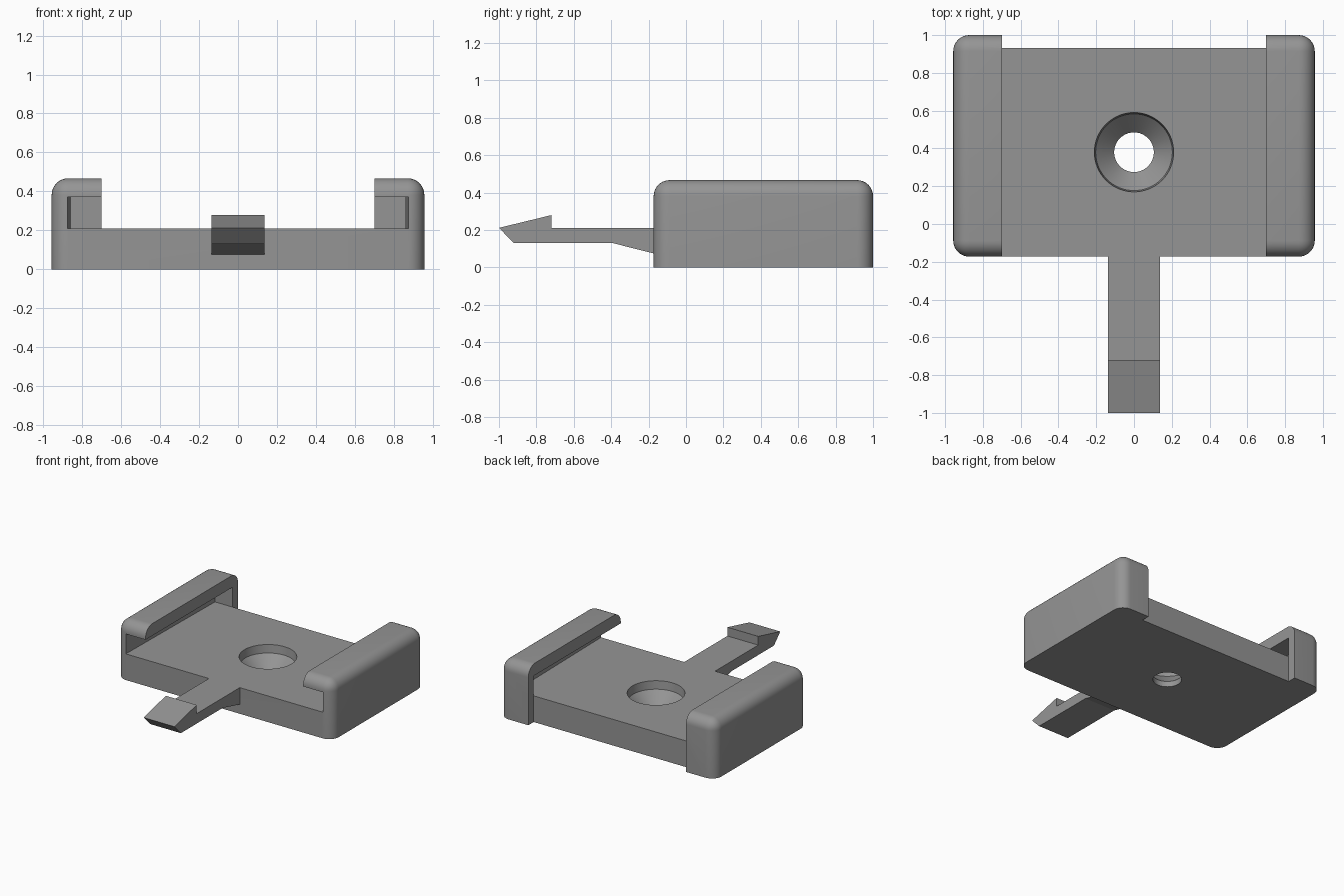
import bpy, bmesh, math
from mathutils import Matrix

if "Cube" in bpy.data.objects:
    bpy.data.objects.remove(bpy.data.objects["Cube"])

grey = bpy.data.materials.new("plain grey")
grey.diffuse_color = (0.30, 0.30, 0.30, 1)
grey.use_nodes = True
grey.node_tree.nodes["Principled BSDF"].inputs["Base Color"].default_value = grey.diffuse_color


def finish(name, bm):
    bmesh.ops.recalc_face_normals(bm, faces=bm.faces)
    me = bpy.data.meshes.new(name)
    bm.to_mesh(me)
    bm.free()
    me.materials.append(grey)
    ob = bpy.data.objects.new(name, me)
    bpy.context.collection.objects.link(ob)
    return ob


def prism(name, points, offset):
    """Extrude a planar polygon along an offset vector."""
    bm = bmesh.new()
    face = bm.faces.new([bm.verts.new(p) for p in points])
    ext = bmesh.ops.extrude_face_region(bm, geom=[face])
    bmesh.ops.translate(bm, vec=offset,
                        verts=[v for v in ext["geom"] if isinstance(v, bmesh.types.BMVert)])
    return finish(name, bm)


def box(name, x0, x1, y0, y1, z0, z1):
    return prism(name, [(x0, y0, z0), (x1, y0, z0), (x1, y1, z0), (x0, y1, z0)],
                 (0, 0, z1 - z0))


def lathe(name, profile, centre, n=64):
    """Closed solid of revolution from (radius, z) rings."""
    bm = bmesh.new()
    rings = [[bm.verts.new((centre[0] + r * math.cos(2 * math.pi * i / n),
                            centre[1] + r * math.sin(2 * math.pi * i / n), z))
              for i in range(n)] for r, z in profile]
    for a, b in zip(rings, rings[1:]):
        for i in range(n):
            j = (i + 1) % n
            bm.faces.new((a[i], a[j], b[j], b[i]))
    bm.faces.new(rings[0])
    bm.faces.new(rings[-1])
    return finish(name, bm)


FRONT, BACK, FLOOR, TOP = -0.173, 1.0, 0.21, 0.467

# Holder block, rounded everywhere except around the bottom
body = box("holder_body", -0.957, 0.957, FRONT, BACK, 0, TOP)
bm = bmesh.new()
bm.from_mesh(body.data)
edges = [e for e in bm.edges if max(v.co.z for v in e.verts) > 0.1]
bmesh.ops.bevel(bm, geom=edges, offset=0.085, segments=8, profile=0.5, affect='EDGES')
bm.to_mesh(body.data)
bm.free()

# Cutters: open channel, recessed back, tapered side slots, countersunk hole
cutters = [
    box("channel_cutter", -0.70, 0.70, -0.5, 1.3, FLOOR, 0.8),
    box("back_cutter", -0.70, 0.70, 0.932, 1.3, -0.2, 0.8),
    prism("slot_cutter", [(-0.879, -0.4, FLOOR), (0.879, -0.4, FLOOR),
                          (0.857, 0.932, FLOOR), (-0.857, 0.932, FLOOR)],
          (0, 0, 0.37 - FLOOR)),
    lathe("screw_hole_cutter", [(0.105, -0.1), (0.105, 0.045), (0.203, 0.145),
                                (0.21, FLOOR), (0.21, 0.3)], (0, 0.38)),
]
bpy.context.view_layer.objects.active = body
for cutter in cutters:
    mod = body.modifiers.new("cut", 'BOOLEAN')
    mod.operation = 'DIFFERENCE'
    mod.solver = 'EXACT'
    mod.object = cutter
    bpy.ops.object.modifier_apply(modifier=mod.name)
    bpy.data.objects.remove(cutter)

body.select_set(True)
bpy.ops.object.shade_smooth_by_angle(angle=math.radians(25))

# Latch tongue with a barbed tip
outline = [(FRONT, FLOOR), (-0.72, FLOOR), (-0.72, 0.28), (-1.0, 0.212),
           (-0.92, 0.13), (-0.39, 0.13), (FRONT, 0.075)]
prism("latch_tongue", [(-0.137, y, z) for y, z in outline], (0.274, 0, 0))
